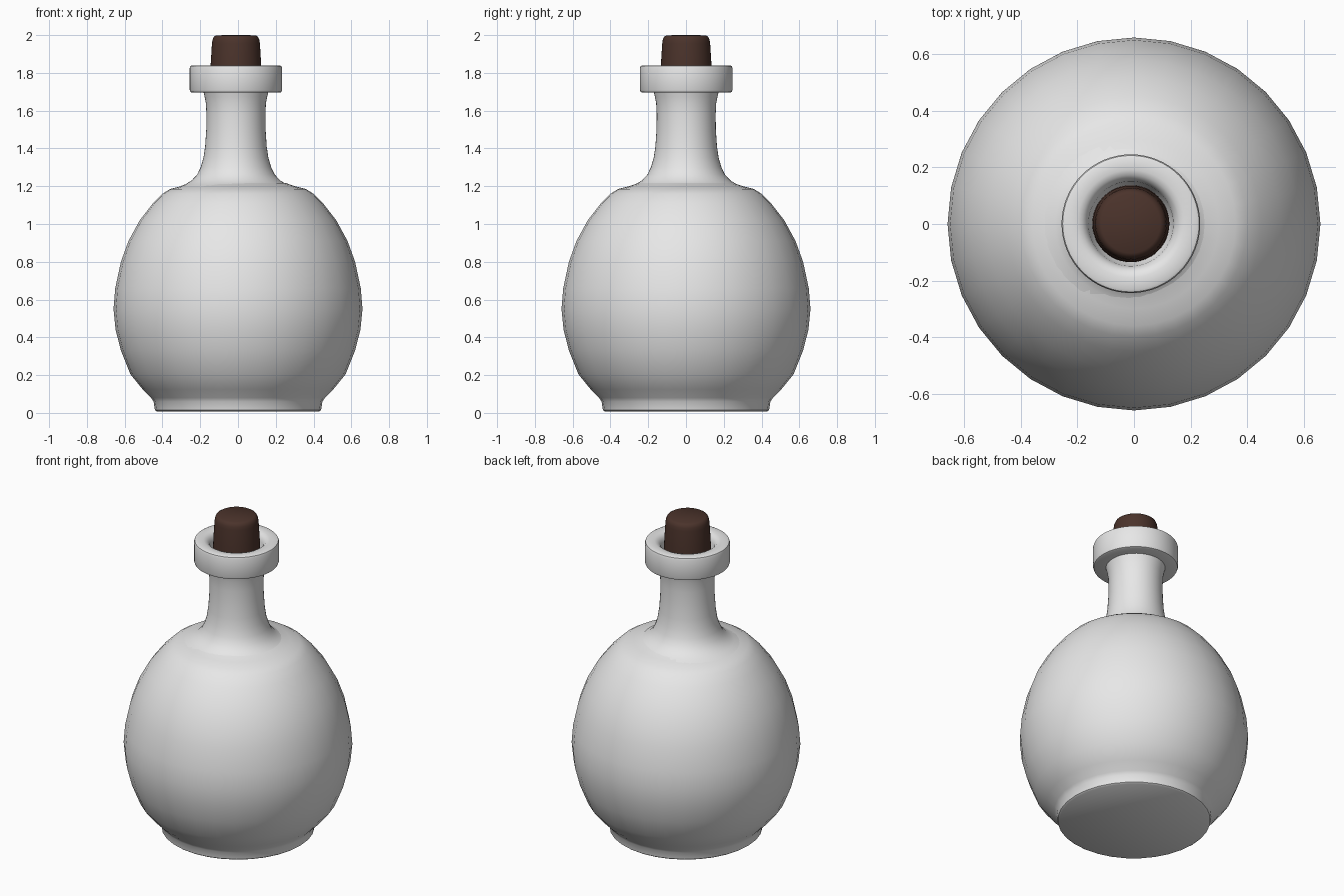
import bpy, bmesh, math

if "Cube" in bpy.data.objects:
    bpy.data.objects.remove(bpy.data.objects["Cube"])


def material(name, color):
    m = bpy.data.materials.new(name)
    m.diffuse_color = (*color, 1)
    m.use_nodes = True
    m.node_tree.nodes["Principled BSDF"].inputs["Base Color"].default_value = m.diffuse_color
    return m


def lathe(name, profile, mat, segments, center=(0, 0), angle=40):
    """Revolve (radius, z) points around z; radius 0 closes with a pole."""
    bm = bmesh.new()
    rings = []
    for r, z in profile:
        count = 1 if r == 0 else segments
        rings.append([bm.verts.new((center[0] + r * math.cos(math.tau * i / segments),
                                    center[1] + r * math.sin(math.tau * i / segments), z))
                      for i in range(count)])
    for a, b in zip(rings, rings[1:]):
        for i in range(segments):
            j = (i + 1) % segments
            loop = [a[i % len(a)], a[j % len(a)], b[j % len(b)], b[i % len(b)]]
            bm.faces.new(list(dict.fromkeys(loop)))
    bmesh.ops.recalc_face_normals(bm, faces=bm.faces)
    me = bpy.data.meshes.new(name)
    bm.to_mesh(me)
    bm.free()
    me.materials.append(mat)
    ob = bpy.data.objects.new(name, me)
    bpy.context.collection.objects.link(ob)
    bpy.ops.object.select_all(action='DESELECT')
    ob.select_set(True)
    bpy.context.view_layer.objects.active = ob
    bpy.ops.object.shade_smooth_by_angle(angle=math.radians(angle))
    return ob


glass = material("pale_grey", (0.8, 0.8, 0.8))
brown = material("dark_brown", (0.07, 0.033, 0.024))
NECK = (-0.011, 0.001)

# Round body with foot
lathe("bottle_body", [
    (0, 0.008), (0.43, 0.008), (0.44, 0.015), (0.447, 0.06), (0.46, 0.08),
    (0.505, 0.125), (0.57, 0.205), (0.62, 0.33), (0.648, 0.44), (0.659, 0.55),
    (0.65, 0.66), (0.62, 0.80), (0.58, 0.91), (0.52, 1.02), (0.45, 1.11),
    (0.40, 1.16), (0.36, 1.185), (0.30, 1.20), (0.25, 1.218)], glass, 32)

# Flared neck
lathe("bottle_neck", [
    (0.32, 1.19), (0.268, 1.21), (0.235, 1.23), (0.205, 1.262), (0.187, 1.30),
    (0.172, 1.35), (0.163, 1.41), (0.157, 1.50), (0.156, 1.58), (0.159, 1.64),
    (0.166, 1.675), (0.172, 1.70)], glass, 48, NECK)

# Thick lip ring with rounded mouth
lathe("bottle_lip", [
    (0.14, 1.695), (0.232, 1.695), (0.241, 1.699), (0.245, 1.71), (0.245, 1.825),
    (0.241, 1.836), (0.232, 1.84), (0.19, 1.84), (0.172, 1.834), (0.158, 1.82),
    (0.150, 1.80), (0.146, 1.77), (0.13, 1.74)], glass, 64, NECK)

# Cork stopper
lathe("cork", [
    (0, 1.66), (0.138, 1.66), (0.134, 1.84), (0.127, 1.955), (0.124, 1.975),
    (0.117, 1.991), (0.104, 1.999), (0, 2.0)], brown, 48, NECK)
